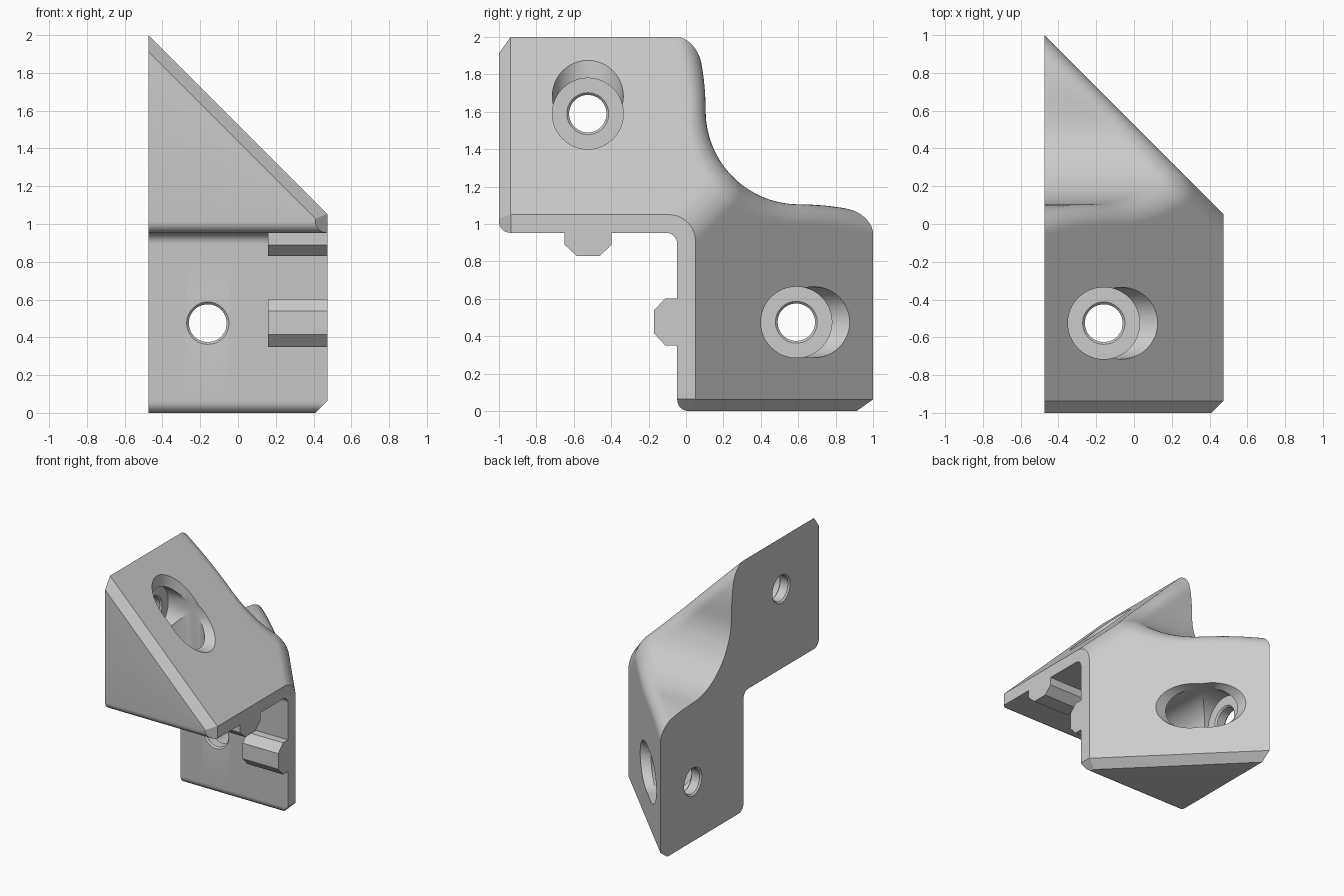
import bpy, bmesh, math
from mathutils import Vector

old = bpy.data.objects.get("Cube")
if old:
    bpy.data.objects.remove(old, do_unlink=True)

HALF = 0.475      # half width in x
INNER = 0.953     # underside of the upper arm
WALL = 0.093
ROUND = 0.1       # size of the soft outer edges

grey = bpy.data.materials.new("light_grey")
grey.use_nodes = True
grey.diffuse_color = (0.6, 0.6, 0.6, 1)
grey.node_tree.nodes["Principled BSDF"].inputs["Base Color"].default_value = (0.6, 0.6, 0.6, 1)


def swap(p):
    """Point on the upper arm -> matching point on the lower arm."""
    return Vector((p[0], p[2] - 1, p[1] + 1))


def loft(bm, rings):
    """Skin a stack of equal rings and cap both ends."""
    rows = [[bm.verts.new(p) for p in ring] for ring in rings]
    n = len(rows[0])
    for a, b in zip(rows, rows[1:]):
        for i in range(n):
            j = (i + 1) % n
            bm.faces.new((a[i], a[j], b[j], b[i]))
    bm.faces.new(rows[0][::-1])
    bm.faces.new(rows[-1])
    bmesh.ops.recalc_face_normals(bm, faces=bm.faces)


def finish(bm, name):
    bmesh.ops.recalc_face_normals(bm, faces=bm.faces)
    mesh = bpy.data.meshes.new(name)
    bm.to_mesh(mesh)
    bm.free()
    mesh.materials.append(grey)
    obj = bpy.data.objects.new(name, mesh)
    bpy.context.collection.objects.link(obj)
    return obj


def activate(obj):
    bpy.ops.object.select_all(action='DESELECT')
    obj.select_set(True)
    bpy.context.view_layer.objects.active = obj


def arc(cy, cz, r, start, end, steps=6):
    angles = [math.radians(start + (end - start) * i / steps) for i in range(steps + 1)]
    return [(cy + r * math.cos(a), cz + r * math.sin(a)) for a in angles]


# Outer skin: two sloping planes and a scooped notch, blended by a fillet
def outside(x, y, z):
    up = (x + z - 1.525) / math.sqrt(2)
    low = (x + y - 0.525) / math.sqrt(2)
    py, pz = y - 0.605, z - 1.605
    notch = 0.5 - math.hypot(min(py, 0), min(pz, 0))
    notch += 0.35 * (max(py, 0) ** 2 + max(pz, 0) ** 2)
    return math.hypot(*(max(d + ROUND, 0) for d in (up, low, notch))) - ROUND


def skin_point(x, angle):
    """Find the skin along a ray from the inner corner."""
    c, s = math.cos(angle), math.sin(angle)
    near, far = 0.0, 1.8
    for _ in range(32):
        mid = (near + far) / 2
        if outside(x, mid * c - 0.1, mid * s + 0.9) < 0:
            near = mid
        else:
            far = mid
    return near * c - 0.1, near * s + 0.9


# Inner side of the bracket, from the foot up to the tip of the upper arm
r = 0.06
inner = arc(-0.047 + r, r, r, 270, 180)
inner += arc(-0.047 - r, INNER - r, r, 0, 90)
inner += arc(-1 + r, INNER + r, r, 270, 180)

FAN, SLICES = 100, 56
rings = []
for k in range(SLICES + 1):
    x = -HALF + 2 * HALF * k / SLICES
    fan = [skin_point(x, math.pi / 2 * (1 - i / FAN)) for i in range(FAN + 1)]
    ring = [(-1, 1.525 - x)] + fan + [(0.525 - x, 0)] + inner
    rings.append([(x, y, z) for y, z in ring])
bm = bmesh.new()
loft(bm, rings)

# Chamfers at the ends of both arms
root = math.sqrt(2)
cuts = [((0, -0.938, 1.525), (1, -root, 1)), ((0.41, -1, 1), (1, -1, 0))]
cuts += [(swap(p), (n[0], n[2], n[1])) for p, n in cuts]
for point, normal in cuts:
    bmesh.ops.bisect_plane(bm, geom=bm.verts[:] + bm.edges[:] + bm.faces[:], dist=1e-5,
                           plane_co=point, plane_no=normal, clear_outer=True)
    rim = [e for e in bm.edges if e.is_boundary]
    if rim:
        bmesh.ops.holes_fill(bm, edges=rim, sides=0)
bracket = finish(bm, "corner_bracket")

# Counterbored screw holes: (depth from the outer face, radius)
STEPS = [(-0.1, 0.112), (0, 0.112), (0.012, 0.1), (WALL - 0.012, 0.1),
         (WALL, 0.112), (WALL, 0.19), (1.25, 0.19)]


def hole_rings(place):
    turn = [math.tau * i / 48 for i in range(48)]
    return [[place(d, rad * math.cos(a), rad * math.sin(a)) for a in turn] for d, rad in STEPS]


def side_hole(d, u, v):
    return Vector((-HALF + d, -0.525 + u, 1.59 + v))


def arm_hole(d, u, v):
    return Vector((-0.16 + u, -0.525 + v, INNER + d))


for place in (side_hole, arm_hole):
    for mirrored in (False, True):
        shape = hole_rings(place)
        if mirrored:
            shape = [[swap(p) for p in ring] for ring in shape]
        bm = bmesh.new()
        loft(bm, shape)
        cutter = finish(bm, "hole_cutter")
        cutter.hide_render = True
        mod = bracket.modifiers.new("hole", 'BOOLEAN')
        mod.operation = 'DIFFERENCE'
        mod.solver = 'EXACT'
        mod.object = cutter
        activate(bracket)
        bpy.ops.object.modifier_apply(modifier=mod.name)
        bpy.data.objects.remove(cutter, do_unlink=True)

activate(bracket)
bpy.ops.object.shade_smooth_by_angle(angle=math.radians(25))

# Chamfered locating tabs that sit in the rail slots
tab = [(-0.65, INNER + 0.01), (-0.65, 0.89), (-0.585, 0.83),
       (-0.46, 0.83), (-0.397, 0.89), (-0.397, INNER + 0.01)]
for name, move in (("upper_tab", Vector), ("lower_tab", swap)):
    bm = bmesh.new()
    loft(bm, [[move((x, y, z)) for y, z in tab] for x in (0.16, HALF)])
    finish(bm, name)
